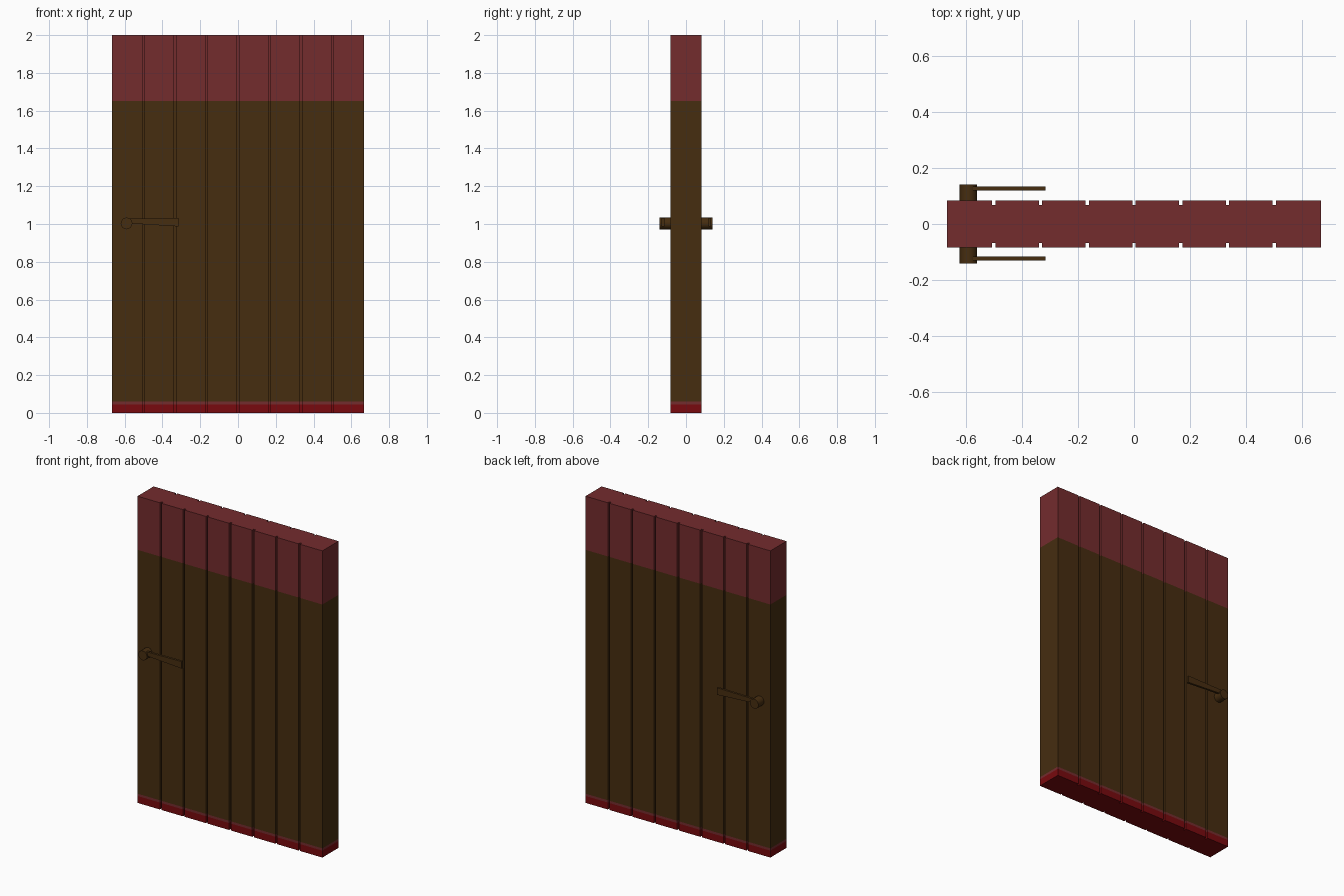
import bpy, bmesh, math
from mathutils import Matrix

if "Cube" in bpy.data.objects:
    bpy.data.objects.remove(bpy.data.objects["Cube"])


def material(name, rgb):
    m = bpy.data.materials.new(name)
    m.diffuse_color = (*rgb, 1)
    m.use_nodes = True
    m.node_tree.nodes["Principled BSDF"].inputs["Base Color"].default_value = m.diffuse_color
    return m


BROWN = material("dark brown wood", (0.061, 0.026, 0.005))
DULL_RED = material("dull red", (0.174, 0.025, 0.027))
DEEP_RED = material("deep red", (0.188, 0.003, 0.0044))


def make_object(name, bm, mats):
    bmesh.ops.recalc_face_normals(bm, faces=bm.faces)
    me = bpy.data.meshes.new(name)
    bm.to_mesh(me)
    bm.free()
    for m in mats:
        me.materials.append(m)
    ob = bpy.data.objects.new(name, me)
    bpy.context.collection.objects.link(ob)
    return ob


def extrude(bm, points, vec):
    face = bm.faces.new([bm.verts.new(p) for p in points])
    new = bmesh.ops.extrude_face_region(bm, geom=[face])["geom"]
    bmesh.ops.translate(bm, vec=vec, verts=[v for v in new if isinstance(v, bmesh.types.BMVert)])


# Door panel: grooved plan outline extruded upward
W, D, GW, GD = 0.667, 0.083, 0.006, 0.016
front = [(-W, -D)]
for i in range(-3, 4):
    x = i / 6
    front += [(x - GW, -D), (x - GW, -D + GD), (x + GW, -D + GD), (x + GW, -D)]
front.append((W, -D))
outline = front + [(-x, -y) for x, y in front]
bm = bmesh.new()
extrude(bm, [(x, y, 0) for x, y in outline], (0, 0, 2))

# Colour bands cut across the door
for z in (0.045, 0.06, 1.65):
    bmesh.ops.bisect_plane(bm, geom=bm.verts[:] + bm.edges[:] + bm.faces[:],
                           plane_co=(0, 0, z), plane_no=(0, 0, 1))
for f in bm.faces:
    z = f.calc_center_median().z
    f.material_index = 2 if z < 0.045 else 0 if 0.06 < z < 1.65 else 1
make_object("door_panel", bm, [BROWN, DULL_RED, DEEP_RED])

# Handles on both sides: round spindle and tapered lever
for side, s, y0, y1 in (("front", -1, -0.13, -0.115), ("back", 1, 0.119, 0.133)):
    bm = bmesh.new()
    bmesh.ops.create_cone(bm, cap_ends=True, segments=16, radius1=0.031, radius2=0.031, depth=0.07,
                          matrix=Matrix.Translation((-0.59, s * 0.105, 1.003))
                          @ Matrix.Rotation(math.pi / 2, 4, "X"))
    ob = make_object(side + "_handle_spindle", bm, [BROWN])
    for p in ob.data.polygons:
        p.use_smooth = len(p.vertices) == 4

    bm = bmesh.new()
    lever = [(-0.59, 1.003), (-0.315, 0.987), (-0.315, 1.033), (-0.59, 1.033 - 0.004)]
    lever[0] = (-0.59, 1.004)
    extrude(bm, [(x, y0, z) for x, z in lever], (0, y1 - y0, 0))
    make_object(side + "_handle_lever", bm, [BROWN])
